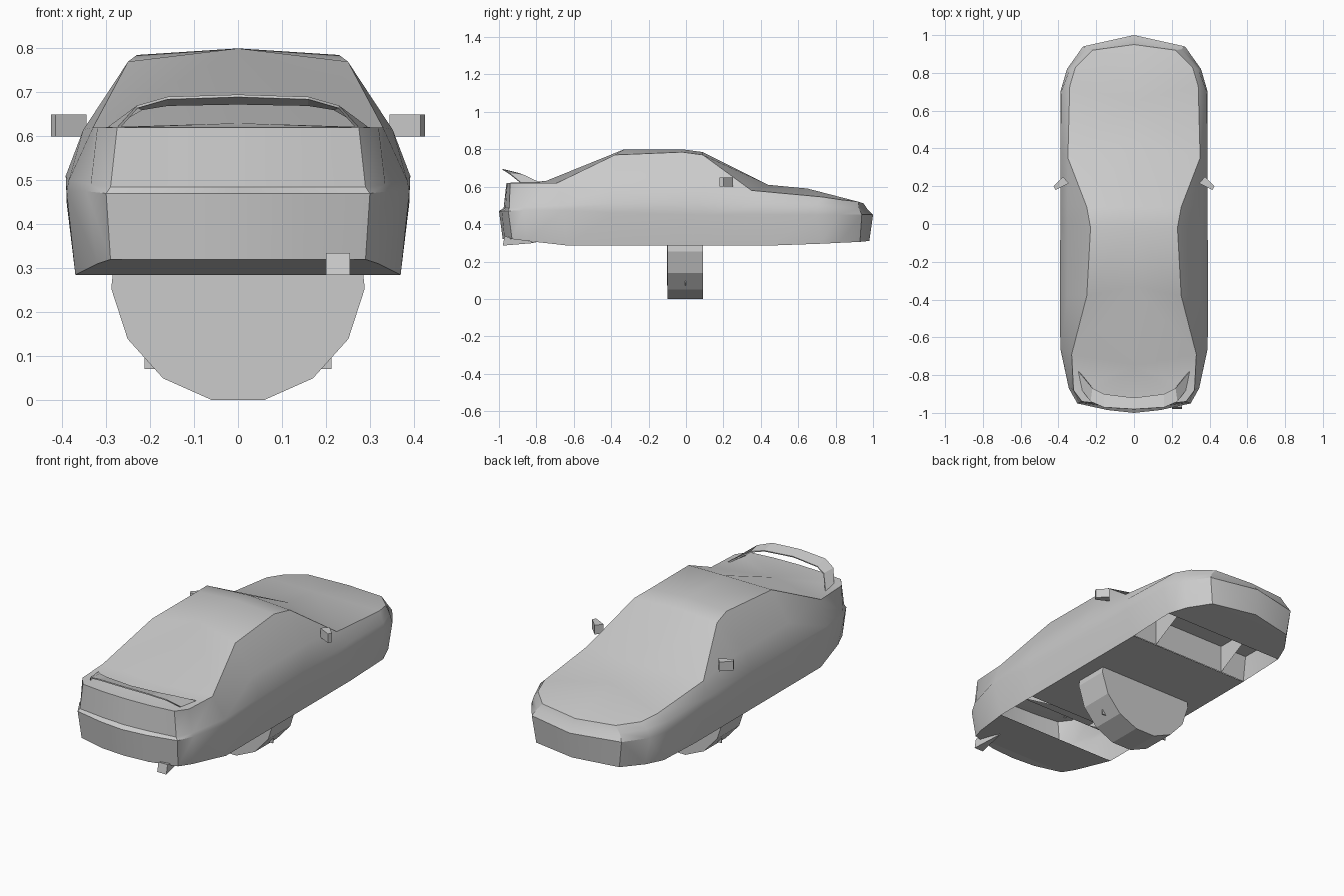
import bpy, bmesh, math
from mathutils import Vector

cube = bpy.data.objects.get("Cube")
if cube:
    bpy.data.objects.remove(cube, do_unlink=True)

# One plain grey for the whole model
grey = bpy.data.materials.new("light_grey")
grey.use_nodes = True
COLOUR = (0.6, 0.6, 0.6, 1)
grey.diffuse_color = COLOUR
grey.node_tree.nodes["Principled BSDF"].inputs["Base Color"].default_value = COLOUR


def finish(name, bm, mirror=False, thickness=0, smooth=False):
    bmesh.ops.remove_doubles(bm, verts=bm.verts, dist=0.0005)
    bmesh.ops.recalc_face_normals(bm, faces=bm.faces)
    mesh = bpy.data.meshes.new(name)
    bm.to_mesh(mesh)
    bm.free()
    mesh.materials.append(grey)
    obj = bpy.data.objects.new(name, mesh)
    bpy.context.collection.objects.link(obj)
    if mirror:
        mod = obj.modifiers.new("Mirror", "MIRROR")
        mod.use_clip = True
    if thickness:
        mod = obj.modifiers.new("Solidify", "SOLIDIFY")
        mod.thickness = thickness
    if smooth:
        bpy.ops.object.select_all(action="DESELECT")
        obj.select_set(True)
        bpy.context.view_layer.objects.active = obj
        bpy.ops.object.shade_smooth_by_angle(angle=math.radians(30))
    return obj


def face(bm, points):
    """Add one face, leaving out repeated corners."""
    corners = []
    for p in points:
        p = Vector(p)
        if all((p - q).length > 0.0005 for q in corners):
            corners.append(p)
    if len(corners) > 2:
        bm.faces.new([bm.verts.new(p) for p in corners])


def bridge(bm, ring_a, ring_b):
    for i in range(len(ring_a) - 1):
        face(bm, (ring_a[i], ring_a[i + 1], ring_b[i + 1], ring_b[i]))


def prism(name, outline, axis, depth, **options):
    """Extrude a flat outline along an axis vector."""
    bm = bmesh.new()
    base = bm.faces.new([bm.verts.new(p) for p in outline])
    extruded = bmesh.ops.extrude_face_region(bm, geom=[base], use_keep_orig=True)
    moved = [g for g in extruded["geom"] if isinstance(g, bmesh.types.BMVert)]
    bmesh.ops.translate(bm, verts=moved, vec=Vector(axis) * depth)
    return finish(name, bm, **options)


# Body rings: half outlines running from the -y end to the +y end
sill = list(zip(
    (0, .14, .29, .32, .37, .37, .37, .37, .37, .37, .33, .25, 0),
    (-.98, -.97, -.93, -.85, -.63, -.38, 0, .1, .44, .72, .82, .93, .98),
    (.32, .32, .32, .31, .285, .285, .285, .285, .285, .295, .3, .305, .31)))
bumper = list(zip(
    (0, .14, .3, .345, .39, .39, .39, .39, .39, .39, .355, .27, 0),
    (-1, -.985, -.95, -.87, -.66, -.38, 0, .1, .4, .7, .82, .94, 1),
    (.47, .47, .47, .475, .475, .46, .45, .45, .45, .45, .45, .45, .45)))
belt = list(zip(
    (0, .14, .29, .335, .385, .392, .39, .39, .39, .385, .34, .25, 0),
    (-.975, -.965, -.945, -.87, -.66, -.38, 0, .1, .4, .7, .82, .925, .97),
    (.485, .485, .485, .49, .5, .51, .51, .51, .51, .505, .495, .485, .48)))
edge = list(zip(
    (0, .14, .275, .32, .33, .25, .23, .25, .35, .34, .31, .22, 0),
    (-.96, -.955, -.94, -.88, -.69, -.38, -.02, .09, .35, .73, .83, .92, .95),
    (.62, .62, .62, .62, .62, .77, .785, .77, .58, .545, .53, .52, .51)))
window_base = list(edge)
for i, y in ((5, -.38), (6, 0), (7, .1)):
    window_base[i] = (.352, y, .615)

# Centre line of the deck, roof and hood
deck, nose = (0, -.75, .63), (0, .65, .59)
spine = [deck] * 5 + [(0, -.33, .8), (0, -.02, .8), (0, .09, .785), (0, .44, .61)] + [nose] * 4

bm = bmesh.new()
rings = (sill, bumper, belt, window_base, edge, spine)
for lower, upper in zip(rings, rings[1:]):
    bridge(bm, lower, upper)
finish("body_shell", bm, mirror=True, smooth=True)

# Floor plates, with open bays left for the axles
bm = bmesh.new()
for start, end in ((0, 4), (5, 8), (9, 12)):
    for a, b in zip(sill[start:end], sill[start + 1:end + 1]):
        face(bm, (a, b, (0, b[1], b[2]), (0, a[1], a[2])))
finish("floor_plates", bm, mirror=True)

# Axle bays: cross wall, roof and triangular fins
bm = bmesh.new()
low, high = .287, .44
for wall, far in ((-.38, -.63), (.44, .72)):
    face(bm, ((0, wall, low), (.37, wall, low), (.385, wall, high), (0, wall, high)))
    face(bm, ((0, wall, high), (.385, wall, high), (.385, far, high), (0, far, high)))
    face(bm, ((.22, wall, low), (.22, wall, high), (.22, far, high)))
finish("axle_bays", bm, mirror=True)

# Spoiler: a bent strip standing on the deck
rear_edge = ((0, -.98, .695), (.16, -.97, .69), (.23, -.94, .67), (.275, -.88, .62))
front_edge = ((0, -.92, .678), (.16, -.9, .675), (.22, -.87, .665), (.295, -.78, .622))
bm = bmesh.new()
bridge(bm, rear_edge, front_edge)
finish("spoiler", bm, mirror=True, thickness=.006)

# Side mirrors
plan = ((.345, .215), (.375, .25), (.425, .2), (.415, .18))
prism("side_mirrors", [(x, y, .6) for x, y in plan], (0, 0, 1), .05, mirror=True)

# Exhaust pipe narrowing into the underside
bm = bmesh.new()
mouth = [(.2, -.98, .285), (.255, -.98, .285), (.255, -.97, .335), (.2, -.97, .335)]
face(bm, mouth)
for i in range(4):
    face(bm, (mouth[i], mouth[(i + 1) % 4], (.228, -.8, .3)))
finish("exhaust_pipe", bm)

# Spare wheel under the middle, with rim face and square mounting plate
HUB, SIDES = .284, 15


def wheel_outline(radius, y):
    steps = [math.tau * i / SIDES for i in range(SIDES)]
    return [(radius * math.sin(a), y, HUB + radius * math.cos(a)) for a in steps]


prism("wheel", wheel_outline(.29, -.1), (0, 1, 0), .19)
prism("wheel_rim", wheel_outline(.217, -.102), (0, 1, 0), .004)
half = .213
corners = ((-half, -half), (half, -half), (half, half), (-half, half))
prism("wheel_plate", [(x, -.005, HUB + z) for x, z in corners], (0, 1, 0), .006)
